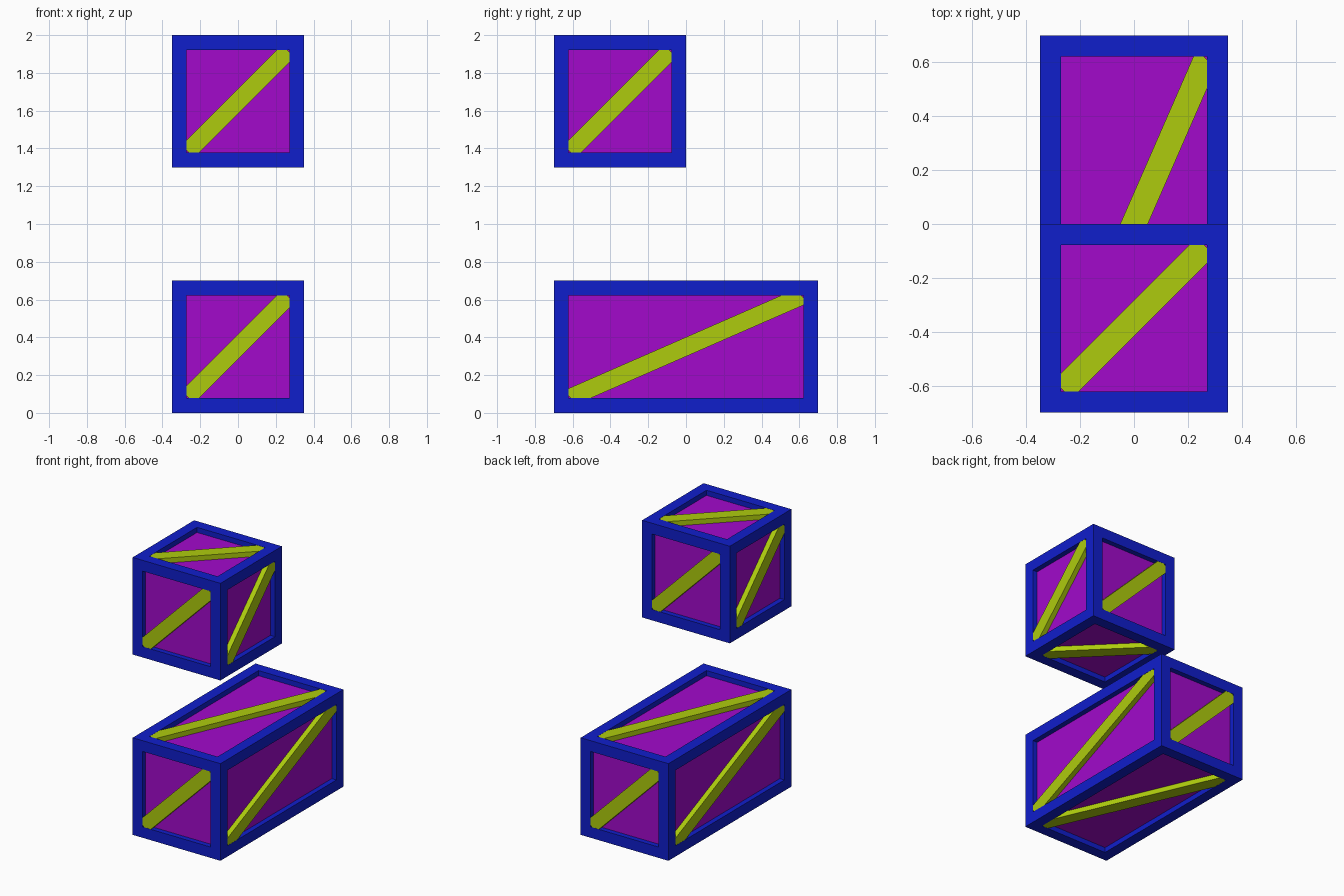
import bpy, bmesh, math
from mathutils import Vector

if "Cube" in bpy.data.objects:
    bpy.data.objects.remove(bpy.data.objects["Cube"])

BORDER, DEPTH, HALF_W, CHAMFER = 0.078, 0.037, 0.047, 0.012


def material(name, rgb):
    m = bpy.data.materials.new(name)
    m.diffuse_color = (*rgb, 1)
    m.use_nodes = True
    m.node_tree.nodes["Principled BSDF"].inputs["Base Color"].default_value = m.diffuse_color
    return m


BLUE = material("blue", (0.005, 0.013, 0.60))
PURPLE = material("purple", (0.36, 0.003, 0.60))
LIME = material("lime", (0.42, 0.60, 0.004))


def finish(name, bm, mat):
    mesh = bpy.data.meshes.new(name)
    bm.to_mesh(mesh)
    bm.free()
    mesh.materials.append(mat)
    bpy.context.collection.objects.link(bpy.data.objects.new(name, mesh))


def box(size, centre):
    bm = bmesh.new()
    bmesh.ops.create_cube(bm, size=1)
    for v in bm.verts:
        v.co = Vector(a * b for a, b in zip(v.co, size)) + centre
    return bm


# Outward-facing sides: right, up and outward directions
SIDES = {
    "front": ((1, 0, 0), (0, 0, 1)),
    "back": ((-1, 0, 0), (0, 0, 1)),
    "right": ((0, 1, 0), (0, 0, 1)),
    "left": ((0, -1, 0), (0, 0, 1)),
    "top": ((1, 0, 0), (0, 1, 0)),
    "bottom": ((1, 0, 0), (0, -1, 0)),
}


def brace(name, size, centre, right, up):
    u, v = Vector(right), Vector(up)
    n = u.cross(v)
    extent = lambda d: sum(abs(a) * b for a, b in zip(d, size)) / 2
    a, b = extent(u) - BORDER, extent(v) - BORDER
    length = math.hypot(a, b)
    du, dv = HALF_W * length / b, HALF_W * length / a
    # Half the diagonal outline; the other half is its point reflection
    half = [(a, b - dv), (a, b - CHAMFER), (a - CHAMFER, b), (a - du, b)]
    outline = half + [(-x, -y) for x, y in half]
    bm = bmesh.new()
    base = centre + n * (extent(n) - DEPTH)
    face = bm.faces.new([bm.verts.new(base + u * x + v * y) for x, y in outline])
    new = bmesh.ops.extrude_face_region(bm, geom=[face])["geom"]
    verts = [g for g in new if isinstance(g, bmesh.types.BMVert)]
    bmesh.ops.translate(bm, verts=verts, vec=n * (DEPTH - 0.001))
    bmesh.ops.recalc_face_normals(bm, faces=bm.faces)
    finish(name, bm, LIME)


def crate(name, size, centre):
    size, centre = Vector(size), Vector(centre)
    # Frame: inset every side and sink the openings down to the panels
    bm = box(size, centre)
    sides = bm.faces[:]
    bmesh.ops.inset_individual(bm, faces=sides, thickness=BORDER, use_even_offset=True)
    sunk = bmesh.ops.extrude_discrete_faces(bm, faces=sides)["faces"]
    for f in sunk:
        f.normal_update()
        bmesh.ops.translate(bm, verts=f.verts[:], vec=-f.normal * DEPTH)
    bmesh.ops.delete(bm, geom=sunk, context="FACES")
    finish(name + "_frame", bm, BLUE)
    # Recessed panels
    finish(name + "_panels", box(size - Vector((2 * DEPTH,) * 3), centre), PURPLE)
    # Diagonal braces
    for side, (right, up) in SIDES.items():
        brace(f"{name}_{side}_brace", size, centre, right, up)


crate("long_crate", (0.7, 1.4, 0.7), (0, 0, 0.35))
crate("small_crate", (0.7, 0.7, 0.7), (0, -0.35, 1.65))
